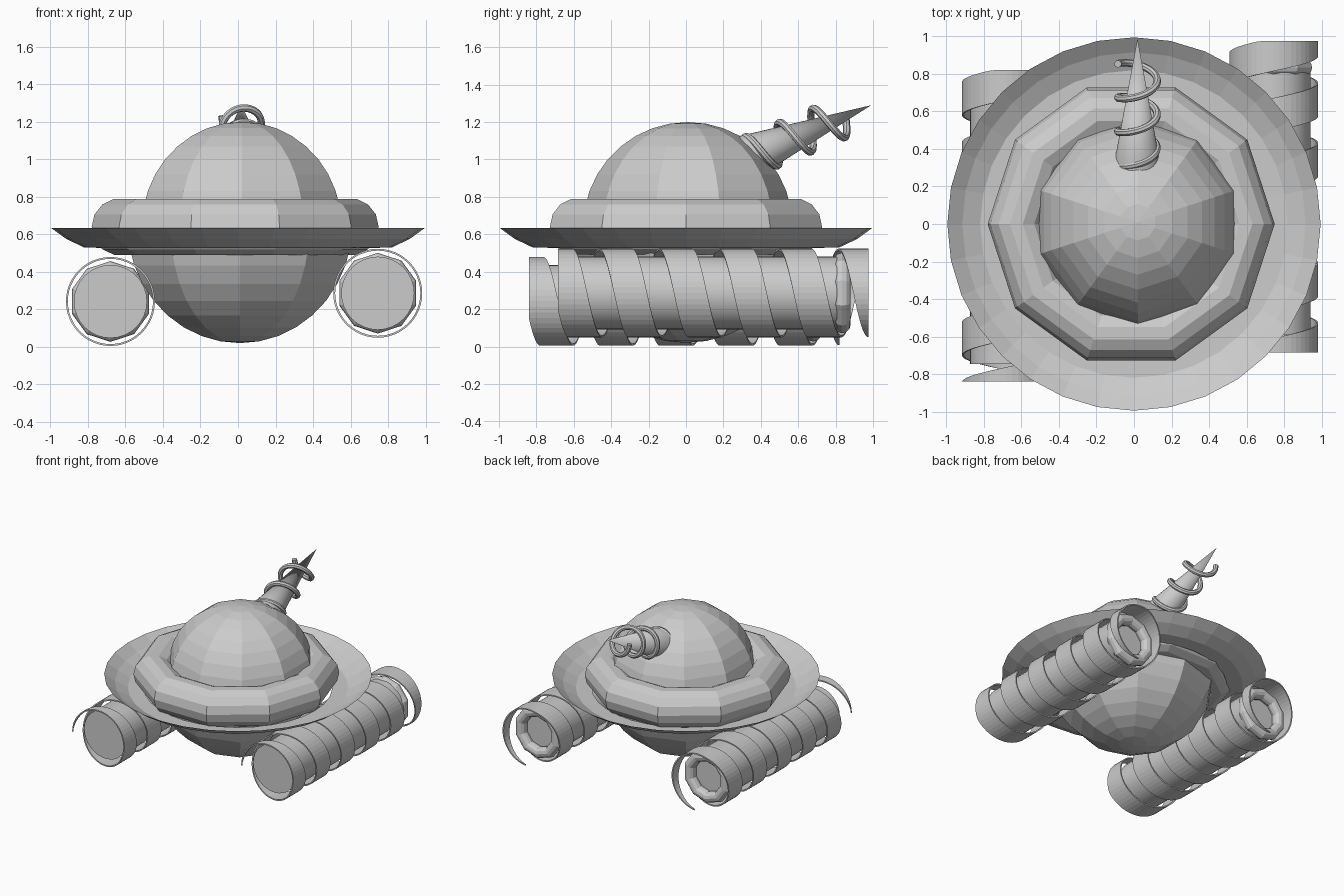
import bpy, math
from mathutils import Vector, Matrix

if "Cube" in bpy.data.objects:
    bpy.data.objects.remove(bpy.data.objects["Cube"])

TAU = math.tau


def make(name, verts, faces, loc=(0, 0, 0)):
    me = bpy.data.meshes.new(name)
    me.from_pydata(verts, [], faces)
    me.update()
    ob = bpy.data.objects.new(name, me)
    bpy.context.collection.objects.link(ob)
    ob.location = loc
    return ob


def lathe(name, profile, sides, loc, phase=0.0, closed=False, axis='Z'):
    """Spin (radius, height) points round an axis; radius 0 makes a pole."""
    verts, rings, faces = [], [], []
    for r, h in profile:
        n = 1 if r < 1e-6 else sides
        rings.append(list(range(len(verts), len(verts) + n)))
        for i in range(n):
            a = phase + TAU * i / sides
            x, y = r * math.cos(a), r * math.sin(a)
            verts.append((x, y, h) if axis == 'Z' else (y, h, x))
    pairs = list(zip(rings, rings[1:]))
    if closed:
        pairs.append((rings[-1], rings[0]))
    for a, b in pairs:
        for i in range(sides):
            j = (i + 1) % sides
            q = [a[i % len(a)], a[j % len(a)], b[j % len(b)], b[i % len(b)]]
            faces.append(list(dict.fromkeys(q)))
    return make(name, verts, faces, loc)


def torus_profile(major, minor, n):
    return [(major + minor * math.cos(TAU * k / n), minor * math.sin(TAU * k / n))
            for k in range(n)]


def cap_profile(r, sign):
    """Half of a sphere in ten-degree rings, from equator to pole."""
    pts = [(r * math.sin(math.radians(10 * k)), sign * r * math.cos(math.radians(10 * k)))
           for k in range(9, -1, -1)]
    return pts if sign > 0 else pts[::-1]


# Body: dome, hull, collar ring and shallow rim dish
half = math.radians(18)
lathe("dome", cap_profile(0.56, 1), 10, (0.02, 0.01, 0.64), half)
lathe("hull", cap_profile(0.63, -1), 10, (0.01, 0.0, 0.65), half)
lathe("collar_ring", torus_profile(0.612, 0.153, 14), 10, (-0.015, 0, 0.64), closed=True)
lathe("rim_dish", [(0.70, 0.527), (0.82, 0.53), (0.915, 0.575), (0.995, 0.633)],
      32, (0, 0, 0))


def spiral_band(name, loc, y0, y1, radius, thick, pitch, width, first):
    """Flat helical strip round the y axis, cut off square at y0 and y1."""
    verts, faces = [], []
    step = 48
    turns = math.ceil((y1 - first) / pitch) + 1
    for i in range(step * turns + 1):
        t = i / step
        a = math.pi + TAU * t
        lo = min(max(first + pitch * t, y0), y1)
        hi = min(max(first + pitch * t + width, y0), y1)
        for r, y in ((radius, lo), (radius, hi), (radius - thick, hi), (radius - thick, lo)):
            verts.append((r * math.sin(a), y, r * math.cos(a)))
        if i and hi - lo > 1e-5:
            p, q = 4 * (i - 1), 4 * i
            for k in range(4):
                m = (k + 1) % 4
                faces.append((p + k, p + m, q + m, q + k))
    return make(name, verts, faces, loc)


# Screw drives: capped tube, rear ring and spiral tread, the left one shifted forward
for side, loc in (("right", (0.745, 0, 0.286)), ("left", (-0.68, -0.155, 0.242))):
    lathe(side + "_drive_tube", [(0, -0.59), (0.195, -0.59), (0.195, 0.81), (0, 0.81)],
          32, loc, axis='Y')
    ring_loc = (loc[0], loc[1] + 0.835, loc[2])
    lathe(side + "_drive_rear_ring", torus_profile(0.17, 0.045, 12), 10, ring_loc,
          closed=True, axis='Y')
    spiral_band(side + "_drive_tread", loc, -0.685, 0.975, 0.237, 0.01,
                0.32, 0.177, 0.975 - 6 * 0.32)

# Drill cone leaning up and back out of the dome
tip = Vector((0.02, 0.99, 1.29))
base = Vector((0.017, 0.30, 1.00))
axis = (tip - base).normalized()
side = Vector((1, 0, 0))
up = side.cross(axis).normalized()
cone = lathe("drill_cone", [(0, 0), (0.127, 0), (0, (tip - base).length)], 32, (0, 0, 0))
rot = Matrix((side, axis.cross(side), axis)).transposed().to_4x4()
cone.matrix_world = Matrix.Translation(base) @ rot

# Wire coil round the drill
cu = bpy.data.curves.new("coil_path", 'CURVE')
cu.dimensions = '3D'
cu.bevel_depth = 0.02
cu.bevel_resolution = 2
cu.use_fill_caps = True
sp = cu.splines.new('POLY')
n, turns, pitch, s_end, rad = 110, 2.9, 0.195, 0.6, 0.105
sp.points.add(n)
for i in range(n + 1):
    u = (1 - i / n) * turns
    a = 1.5 * math.pi - TAU * u
    p = base + axis * (s_end - pitch * u) + side * (rad * math.sin(a)) + up * (rad * math.cos(a))
    sp.points[i].co = (*p, 1)
path = bpy.data.objects.new("coil_path", cu)
bpy.context.collection.objects.link(path)
bpy.context.view_layer.update()
mesh = bpy.data.meshes.new_from_object(path.evaluated_get(bpy.context.evaluated_depsgraph_get()))
bpy.data.objects.remove(path)
coil = bpy.data.objects.new("drill_coil", mesh)
bpy.context.collection.objects.link(coil)

# Smooth only the round drill and tubes; the body stays faceted
for ob in bpy.data.objects:
    if ob.name.startswith("drill") or "tube" in ob.name:
        bpy.ops.object.select_all(action='DESELECT')
        ob.select_set(True)
        bpy.context.view_layer.objects.active = ob
        bpy.ops.object.shade_smooth_by_angle(angle=math.radians(35))
